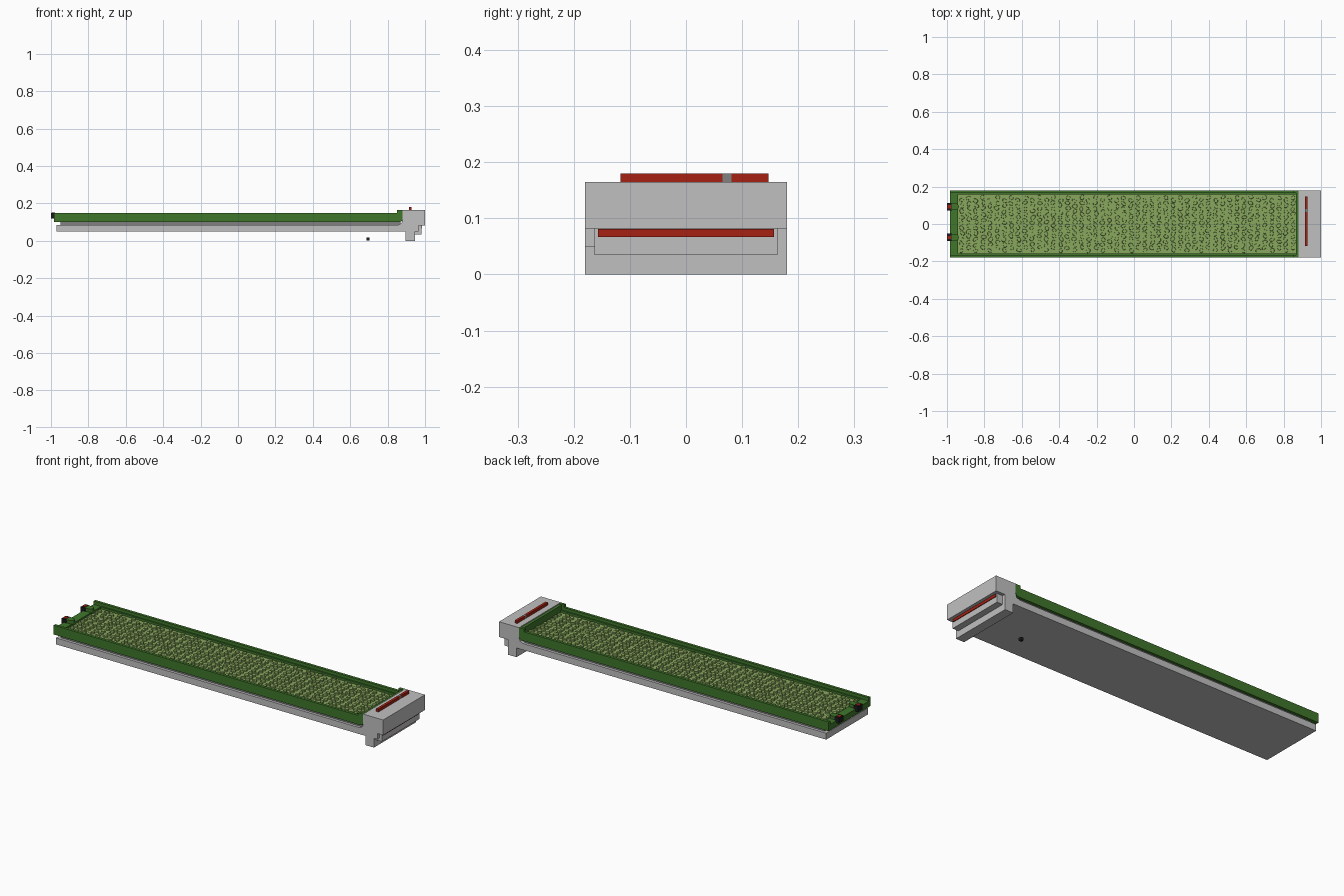
import bpy
import bmesh
import math
import random
from mathutils import Matrix

random.seed(4)
if "Cube" in bpy.data.objects:
    bpy.data.objects.remove(bpy.data.objects["Cube"], do_unlink=True)


def material(name, r, g, b):
    m = bpy.data.materials.new(name)
    m.use_nodes = True
    m.diffuse_color = (r, g, b, 1)
    m.node_tree.nodes["Principled BSDF"].inputs["Base Color"].default_value = (r, g, b, 1)
    return m


light_gray = material("light_gray", 0.52, 0.53, 0.52)
mid_gray = material("mid_gray", 0.22, 0.22, 0.22)
dark_green = material("dark_green", 0.05, 0.18, 0.024)
light_green = material("light_green", 0.25, 0.39, 0.11)
red = material("red", 0.38, 0.015, 0.006)
black = material("black", 0.012, 0.012, 0.015)


def finish(name, bm, mat):
    bmesh.ops.recalc_face_normals(bm, faces=bm.faces)
    mesh = bpy.data.meshes.new(name)
    bm.to_mesh(mesh)
    bm.free()
    mesh.materials.append(mat)
    ob = bpy.data.objects.new(name, mesh)
    bpy.context.collection.objects.link(ob)
    return ob


def box(name, xs, ys, zs, mat):
    bm = bmesh.new()
    size = [b - a for a, b in (xs, ys, zs)]
    mid = [(a + b) / 2 for a, b in (xs, ys, zs)]
    bmesh.ops.create_cube(bm, size=1, matrix=Matrix.Translation(mid) @ Matrix.Diagonal((*size, 1)))
    return finish(name, bm, mat)


def extrude_y(name, profile, y0, y1, mat):
    bm = bmesh.new()
    face = bm.faces.new([bm.verts.new((x, y0, z)) for x, z in profile])
    ext = bmesh.ops.extrude_face_region(bm, geom=[face])
    verts = [v for v in ext["geom"] if isinstance(v, bmesh.types.BMVert)]
    bmesh.ops.translate(bm, verts=verts, vec=(0, y1 - y0, 0))
    return finish(name, bm, mat)


# Long tray with the raised head and its leg, in one profile
W = 0.18
extrude_y("base_and_head", [
    (0.88, 0.165), (1, 0.165), (1, 0.082), (0.945, 0.082), (0.945, 0), (0.895, 0),
    (0.895, 0.05), (-0.97, 0.05), (-0.97, 0.085), (0.855, 0.085), (0.873, 0.093),
    (0.88, 0.11)], -W, W, light_gray)
box("inner_slab", (-0.95, 0.87), (-0.165, 0.165), (0.08, 0.104), mid_gray)

# Stepped block under the head, with its red strip
box("end_block", (0.94, 0.98), (-0.163, 0.163), (0.035, 0.083), light_gray)
box("side_plate", (0.94, 0.965), (-W, -0.16), (0.05, 0.083), light_gray)
box("end_strip", (0.975, 0.984), (-0.157, 0.157), (0.067, 0.081), red)

# Raised strip on top of the head
box("top_strip_long", (0.914, 0.928), (-0.117, 0.065), (0.16, 0.18), red)
box("top_strip_short", (0.914, 0.928), (0.081, 0.147), (0.16, 0.18), red)
box("top_strip_spacer", (0.915, 0.927), (0.065, 0.081), (0.16, 0.18), mid_gray)

# Green frame: side rails with a raised end, and cross bars
rail = [(-0.985, 0.1), (0.862, 0.1), (0.875, 0.105), (0.88, 0.117), (0.88, 0.165),
        (0.85, 0.165), (0.85, 0.15), (-0.985, 0.15)]
for side, s in (("left", 1), ("right", -1)):
    extrude_y(side + "_rail", rail, s * 0.165, s * W, dark_green)
    box(side + "_ledge", (-0.94, 0.87), sorted((s * 0.158, s * 0.166)), (0.105, 0.134), dark_green)
box("head_bar", (0.865, 0.88), (-0.166, 0.166), (0.11, 0.16), dark_green)
box("tail_bar", (-0.985, -0.94), (-0.166, 0.166), (0.1, 0.132), dark_green)

# Tail connectors: green rounded lug, black plug and red cap
for name, y in (("left", 0.093), ("right", -0.072)):
    bm = bmesh.new()
    bmesh.ops.create_cone(bm, cap_ends=True, segments=12, radius1=0.017, radius2=0.017, depth=0.025,
                          matrix=Matrix.Translation((-0.953, y, 0.1375)))
    finish(name + "_lug", bm, dark_green)
    box(name + "_lug_arm", (-0.975, -0.95), (y - 0.017, y + 0.017), (0.125, 0.15), dark_green)
    box(name + "_plug", (-1, -0.972), (y - 0.02, y + 0.02), (0.12, 0.149), black)
    box(name + "_cap", (-0.997, -0.978), (y - 0.009, y + 0.009), (0.148, 0.151), red)

# Light green mat covered with low oval pebbles
box("mat", (-0.945, 0.87), (-0.166, 0.166), (0.1, 0.122), light_green)
bm = bmesh.new()
columns, rows = 48, 10
for i in range(columns):
    for j in range(rows):
        x = -0.92 + i * 1.77 / (columns - 1) + random.uniform(-0.004, 0.004)
        y = -0.141 + (j + 0.5 * (i % 2)) * 0.0297 + random.uniform(-0.003, 0.003)
        if y > 0.145:
            continue
        turn = Matrix.Rotation(random.uniform(0, math.pi), 4, "Z")
        shape = Matrix.Diagonal((random.uniform(0.9, 1.15), random.uniform(0.65, 0.85), 1, 1))
        bmesh.ops.create_cone(bm, cap_ends=True, segments=8, radius1=0.014, radius2=0.012, depth=0.012,
                              matrix=Matrix.Translation((x, y, 0.124)) @ turn @ shape)
finish("mat_pebbles", bm, light_green)

# Small pin below the tray
box("lower_pin", (0.687, 0.703), (-0.008, 0.008), (0.003, 0.018), black)
